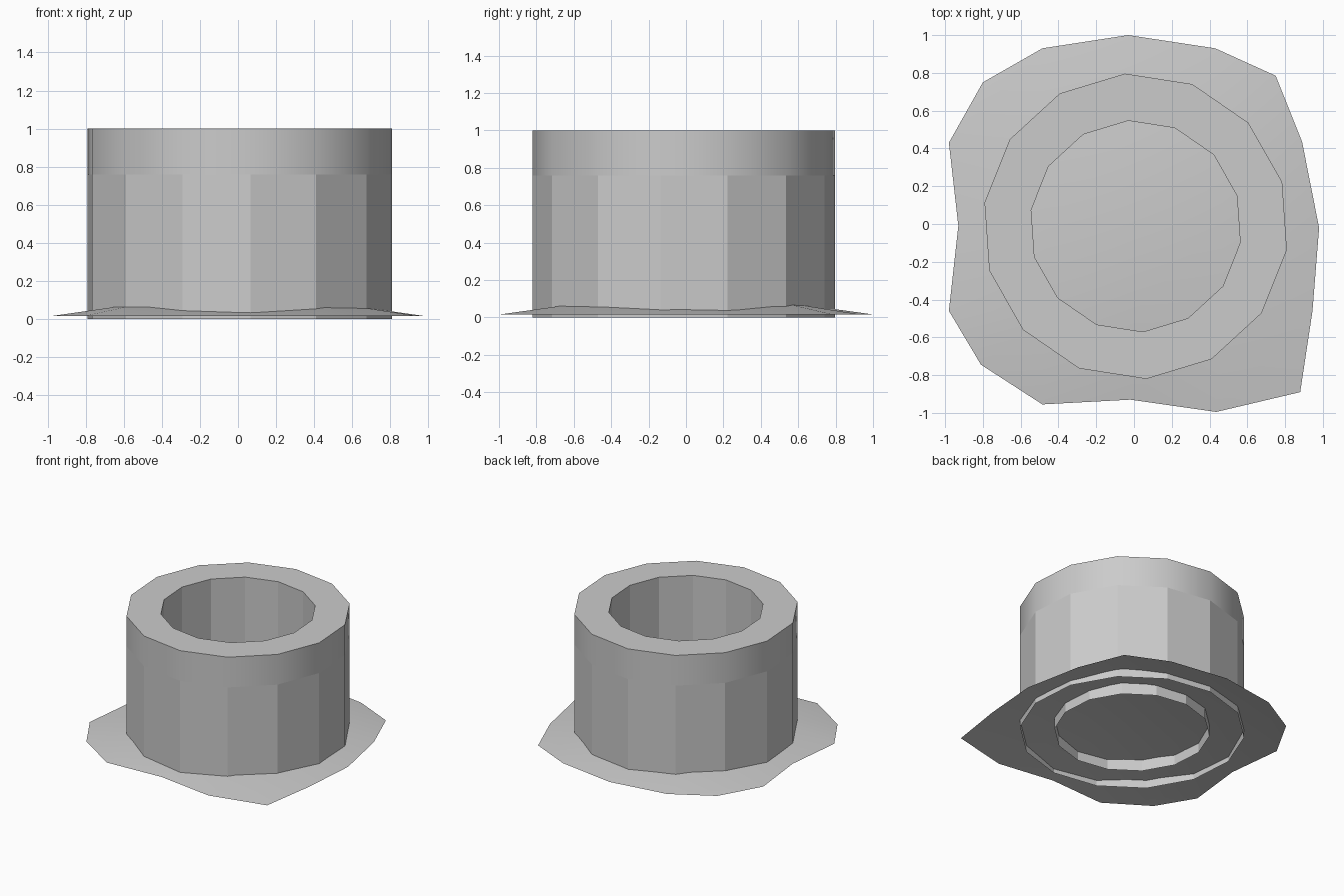
import bpy, bmesh, math

if "Cube" in bpy.data.objects:
    bpy.data.objects.remove(bpy.data.objects["Cube"])

SIDES = 14
CX, CY = 0.009, -0.012
PHASE = math.radians(94)


def ring(bm, radius, z):
    return [bm.verts.new((CX + radius * math.cos(PHASE + math.tau * i / SIDES),
                          CY + radius * math.sin(PHASE + math.tau * i / SIDES), z))
            for i in range(SIDES)]


def bridge(bm, a, b, smooth=False):
    for i in range(SIDES):
        j = (i + 1) % SIDES
        bm.faces.new((a[i], a[j], b[j], b[i])).smooth = smooth


def finish(bm, name):
    mesh = bpy.data.meshes.new(name)
    bm.to_mesh(mesh)
    bm.free()
    obj = bpy.data.objects.new(name, mesh)
    bpy.context.collection.objects.link(obj)
    return obj


# Round wall: flat-sided shaft, flat rim and flat inner face, open underneath
bm = bmesh.new()
low, high = ring(bm, 0.81, 0), ring(bm, 0.81, 0.76)
bridge(bm, low, high)
top_out, top_in = ring(bm, 0.81, 1), ring(bm, 0.56, 1)
bridge(bm, top_out, top_in)
bridge(bm, top_in, ring(bm, 0.56, 0))
finish(bm, "round_wall")

# Smooth-shaded band around the top of the wall
bm = bmesh.new()
bridge(bm, ring(bm, 0.81, 0.76), ring(bm, 0.81, 1), smooth=True)
finish(bm, "upper_band")

# Ground patch: 4 x 4 sheet with a raised middle and an irregular rim
RIM = [(-0.03, 1.0), (0.43, 0.93), (0.75, 0.785), (0.89, 0.435),
       (0.98, -0.02), (0.945, -0.46), (0.88, -0.89), (0.435, -0.995),
       (-0.02, -0.93), (-0.485, -0.955), (-0.81, -0.745), (-0.98, -0.46),
       (-0.93, -0.01), (-0.98, 0.43), (-0.8, 0.75), (-0.485, 0.93)]
bm = bmesh.new()
bmesh.ops.create_grid(bm, x_segments=4, y_segments=4, size=0.93)
border = sorted((v for v in bm.verts if v.is_boundary),
                key=lambda v: (math.atan2(v.co.x, v.co.y) + 0.1) % math.tau)
for v in bm.verts:
    v.co.z = 0.09
for v, (x, y) in zip(border, RIM):
    v.co = (x, y, 0.016)
for f in bm.faces:
    f.smooth = True
finish(bm, "ground_patch")
